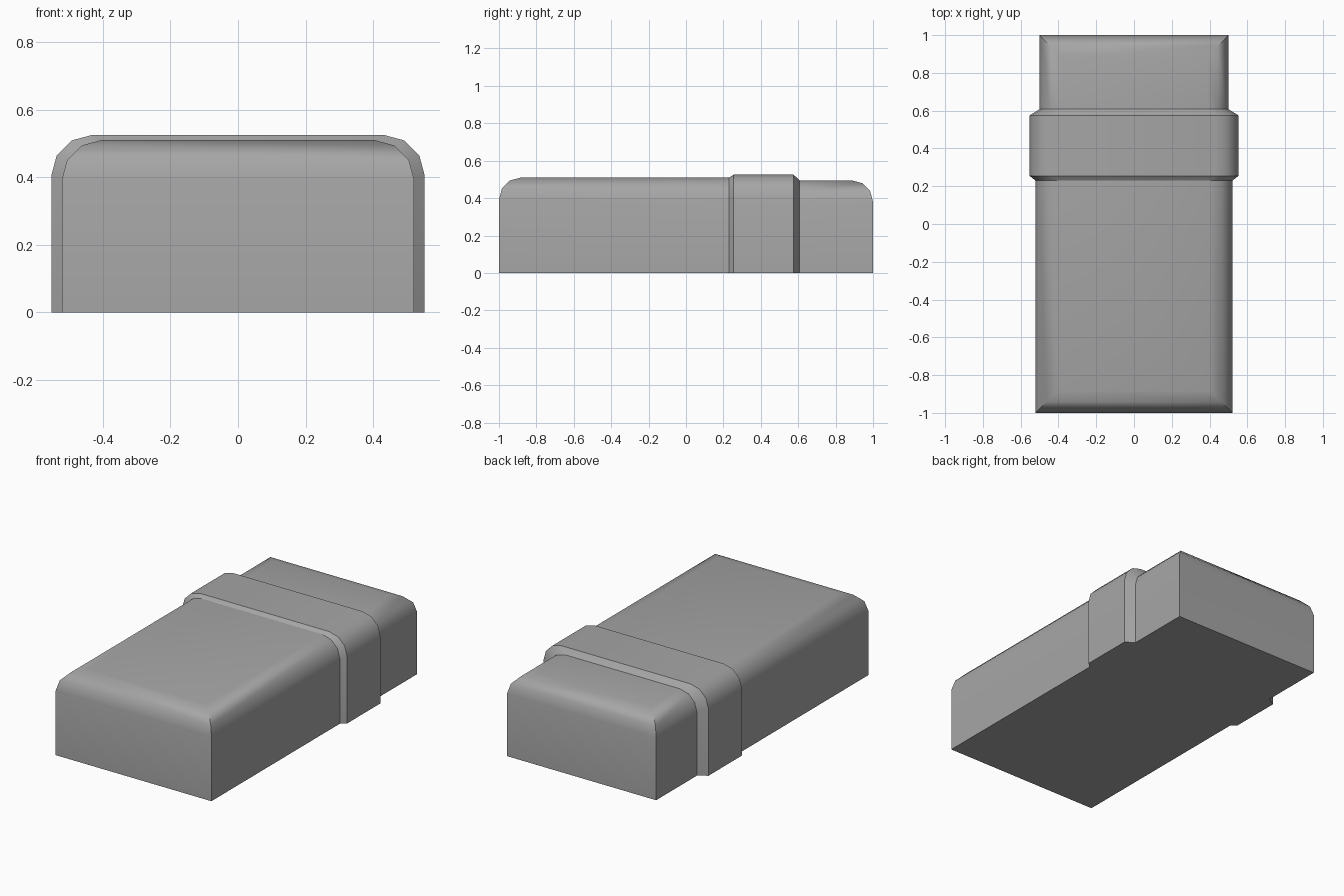
import bpy
import bmesh
from math import sin, cos, pi, radians

cube = bpy.data.objects.get("Cube")
if cube:
    bpy.data.objects.remove(cube, do_unlink=True)

STEPS = 3  # segments in each rounded edge

grey = bpy.data.materials.new("mid_grey")
grey.use_nodes = True
colour = (0.38, 0.38, 0.38, 1)
grey.diffuse_color = colour
grey.node_tree.nodes["Principled BSDF"].inputs["Base Color"].default_value = colour


def section(bm, y, half_width, height, radius, mitre=0):
    """Arched cross-section; mitre leans its rounded part along y."""
    half = [(half_width, 0, 0)]
    for k in range(STEPS + 1):
        a = k / STEPS * pi / 2
        inset = radius * (1 - cos(a))
        half.append((half_width - inset, mitre * inset, height - radius * (1 - sin(a))))
    left = [bm.verts.new((x, y + dy, z)) for x, dy, z in half]
    right = [bm.verts.new((-x, y + dy, z)) for x, dy, z in half]
    return left + right[::-1]


bm = bmesh.new()
# Front body, raised band with chamfers, then the smaller rear body
stations = [
    section(bm, -1, 0.522, 0.51, 0.118, mitre=1),
    section(bm, 0.23, 0.522, 0.51, 0.118),
    section(bm, 0.255, 0.553, 0.525, 0.12),
    section(bm, 0.575, 0.553, 0.525, 0.12),
    section(bm, 0.608, 0.5, 0.495, 0.115),
    section(bm, 1, 0.5, 0.495, 0.115, mitre=-1),
]

# Sides and top
for a, b in zip(stations, stations[1:]):
    for i in range(len(a) - 1):
        bm.faces.new((a[i], a[i + 1], b[i + 1], b[i]))

# Rounded end walls
for ring in (stations[0], stations[-1]):
    for k in range(STEPS + 1):
        bm.faces.new((ring[k], ring[k + 1], ring[-2 - k], ring[-1 - k]))

# Flat underside
bm.faces.new([s[0] for s in stations] + [s[-1] for s in reversed(stations)])
bmesh.ops.recalc_face_normals(bm, faces=bm.faces)

mesh = bpy.data.meshes.new("banded_case")
bm.to_mesh(mesh)
bm.free()
mesh.materials.append(grey)
case = bpy.data.objects.new("banded_case", mesh)
bpy.context.collection.objects.link(case)

bpy.ops.object.select_all(action="DESELECT")
case.select_set(True)
bpy.context.view_layer.objects.active = case
bpy.ops.object.shade_smooth_by_angle(angle=radians(30.5))
